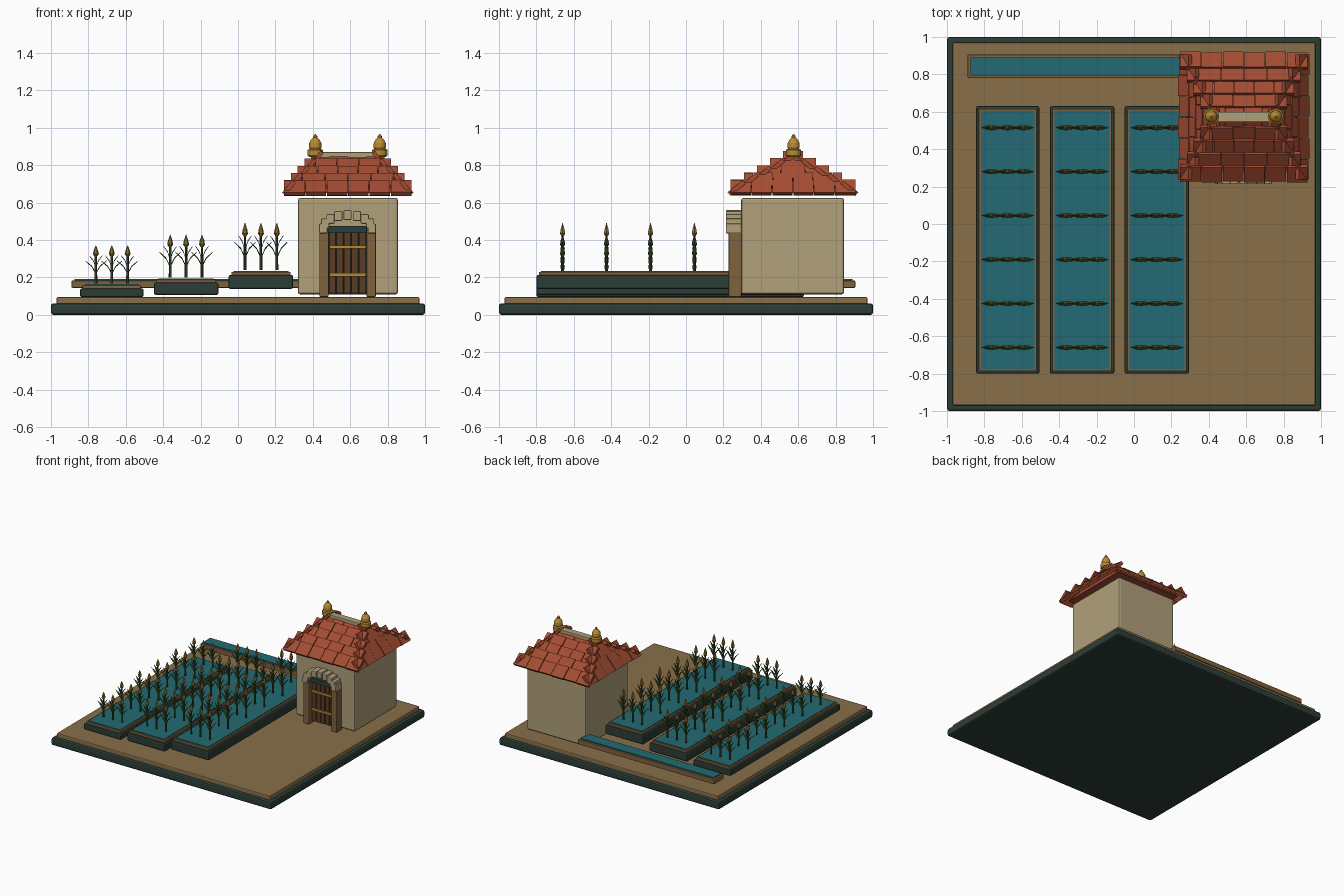
import bpy, bmesh
from math import cos, sin, pi, radians
from mathutils import Matrix, Vector

cube = bpy.data.objects.get("Cube")
if cube:
    bpy.data.objects.remove(cube)


def material(name, hexcode):
    def linear(k):
        c = int(hexcode[k:k + 2], 16) / 255
        return c / 12.92 if c <= 0.04045 else ((c + 0.055) / 1.055) ** 2.4
    colour = (linear(0), linear(2), linear(4), 1)
    m = bpy.data.materials.new(name)
    m.use_nodes = True
    m.diffuse_color = colour
    m.node_tree.nodes["Principled BSDF"].inputs["Base Color"].default_value = colour
    return m


DARK = material("dark green stone", "2c3d37")
SOIL = material("soil", "886f49")
WATER = material("teal water", "236a73")
PLASTER = material("tan plaster", "b1a17b")
TILE = material("terracotta", "a44c32")
GOLD = material("gold", "b98b35")
WOOD = material("dark wood", "593c25")
TIMBER = material("brown timber", "80623e")
LEAF = material("leaf green", "35502a")
GRAIN = material("ripe grain", "8c6d2c")


def finish(name, bm, *mats):
    bmesh.ops.recalc_face_normals(bm, faces=bm.faces)
    mesh = bpy.data.meshes.new(name)
    bm.to_mesh(mesh)
    bm.free()
    for m in mats:
        mesh.materials.append(m)
    obj = bpy.data.objects.new(name, mesh)
    bpy.context.collection.objects.link(obj)
    return obj


def add_box(bm, lo, hi, matrix=Matrix()):
    lo, hi = Vector(lo), Vector(hi)
    place = matrix @ Matrix.Translation((lo + hi) / 2) @ Matrix.Diagonal((hi - lo).to_4d())
    bmesh.ops.create_cube(bm, size=1, matrix=place)


def box(name, mat, x, y, z, bevel=0.0):
    bm = bmesh.new()
    add_box(bm, (x[0], y[0], z[0]), (x[1], y[1], z[1]))
    obj = finish(name, bm, mat)
    if bevel:
        mod = obj.modifiers.new("bevel", "BEVEL")
        mod.width = bevel
        mod.segments = 2
    return obj


def inset(span, d):
    return span[0] + d, span[1] - d


def add_lathe(bm, profile, sides):
    rings = [[bm.verts.new((r * cos(2 * pi * k / sides), r * sin(2 * pi * k / sides), z))
              for k in range(sides)] for r, z in profile]
    for a, b in zip(rings, rings[1:]):
        for k in range(sides):
            n = (k + 1) % sides
            bm.faces.new((a[k], a[n], b[n], b[k]))
    bm.faces.new(rings[0])
    bm.faces.new(rings[-1])


# Ground
box("base_slab", DARK, (-1, 1), (-1, 1), (0, 0.062), 0.014)
box("soil_slab", SOIL, (-0.97, 0.97), (-0.97, 0.97), (0.05, 0.096), 0.008)

# Plant: stem, arching leaves and grain head, one unit tall
bm = bmesh.new()
add_lathe(bm, [(0.008, 0), (0.006, 0.78)], 6)
for side in (-1, 1):
    for base, reach, tip in ((0.26, 0.056, 0.58), (0.42, 0.035, 0.72)):
        spine = [(0, base, 0.005), (0.4, base + (tip - base) * 0.6, 0.012), (1, tip, 0.001)]
        rings = []
        for t, z, w in spine:
            x = side * reach * t
            rings.append([bm.verts.new(p) for p in
                          ((x, -w, z), (x, 0, z + 0.02), (x, w, z), (x, 0, z - 0.03 * (1 - t)))])
        for a, b in zip(rings, rings[1:]):
            for k in range(4):
                n = (k + 1) % 4
                bm.faces.new((a[k], a[n], b[n], b[k]))
green = len(bm.faces)
add_lathe(bm, [(0.005, 0.7), (0.016, 0.77), (0.012, 0.86), (0.001, 1)], 6)
for i, face in enumerate(bm.faces):
    face.material_index = int(i >= green)
plant = finish("plant", bm, LEAF, GRAIN)
plant_mesh = plant.data
bpy.data.objects.remove(plant)

# Terraced paddies with rows of plants
paddies = [((-0.845, -0.505), 0.095, 0.142, 0.204),
           ((-0.45, -0.105), 0.107, 0.173, 0.23),
           ((-0.05, 0.295), 0.139, 0.214, 0.252)]
for x, low, top, tall in paddies:
    y = (-0.8, 0.63)
    box("paddy_wall", DARK, x, y, (low, top), 0.01)
    box("paddy_rim", TIMBER, inset(x, 0.014), inset(y, 0.014), (top - 0.01, top + 0.016), 0.004)
    box("paddy_water", WATER, inset(x, 0.026), inset(y, 0.026), (top, top + 0.022))
    for row in range(6):
        for col in (-1, 0, 1):
            obj = bpy.data.objects.new("plant", plant_mesh)
            obj.location = (sum(x) / 2 + col * 0.085, -0.66 + row * 0.235, top + 0.026)
            obj.scale = (1, 1, tall)
            bpy.context.collection.objects.link(obj)

# Water channel
cx, cy = (-0.89, 0.35), (0.78, 0.905)
box("channel_trough", TIMBER, cx, cy, (0.145, 0.184), 0.005)
box("channel_water", WATER, inset(cx, 0.015), inset(cy, 0.015), (0.16, 0.193))

# House walls
HX, HY = 0.587, 0.572
box("house_walls", PLASTER, (0.32, 0.855), (0.295, 0.845), (0.11, 0.625), 0.012)

# Doorway
for x in (0.435, 0.687):
    box("door_post", TIMBER, (x, x + 0.05), (0.228, 0.296), (0.096, 0.478), 0.005)
for k in range(5):
    x = 0.487 + k * 0.04
    box("door_plank", WOOD, (x, x + 0.036), (0.265, 0.296), (0.115, 0.44), 0.003)
box("door_backing", DARK, (0.485, 0.687), (0.28, 0.297), (0.115, 0.44))
box("door_lintel", DARK, (0.485, 0.687), (0.25, 0.296), (0.438, 0.474))
for z in (0.206, 0.354):
    box("door_band", GOLD, (0.488, 0.684), (0.255, 0.27), (z, z + 0.018), 0.002)
for k in range(9):
    a = pi * k / 8
    x, z = 0.586 + 0.13 * cos(a), 0.462 + 0.072 * sin(a)
    box("arch_stone", PLASTER, (x - 0.022, x + 0.022), (0.213, 0.296), (z - 0.026, z + 0.026), 0.006)

# Roof core
bm = bmesh.new()
for wx, wy, z in ((0.29, 0.29, 0.652), (0.19, 0.01, 0.815)):
    for sx in (-1, 1):
        for sy in (-1, 1):
            bm.verts.new((HX + sx * wx, HY + sy * wy, z))
bmesh.ops.convex_hull(bm, input=bm.verts)
finish("roof_core", bm, TILE)


# Overlapping roof tiles, five rows on each slope
def tile_rows(name, turn, step, half, shrink, tilt, length):
    bm = bmesh.new()
    for i in range(5):
        d, w = 0.338 - step * i, half - shrink * i
        size = min(length, d / cos(tilt))
        count = max(1, round(2 * w / 0.113))
        pitch = 2 * w / count
        cuts = [-w + pitch * k for k in range(count + 1)]
        if i % 2 and count > 1:
            cuts = [-w] + [c + pitch / 2 for c in cuts[:-1]] + [w]
        place = (Matrix.Translation((HX, HY, 0.647 + 0.039 * i)) @ Matrix.Rotation(turn, 4, "Z")
                 @ Matrix.Translation((0, -d, 0)) @ Matrix.Rotation(tilt, 4, "X"))
        for k, (a, b) in enumerate(zip(cuts, cuts[1:])):
            lift = 0.003 * (k % 2)
            add_box(bm, (a + 0.002, -lift, -0.011), (b - 0.002, size, 0.011 + lift), place)
    return finish(name, bm, TILE)


for turn, name in ((0, "front"), (pi, "back")):
    tile_rows("roof_tiles_" + name, turn, 0.07, 0.342, 0.036, radians(39), 0.1)
for turn, name in ((pi / 2, "left"), (-pi / 2, "right")):
    tile_rows("roof_tiles_" + name, turn, 0.037, 0.335, 0.07, radians(52), 0.085)

# Ridge and finials
box("ridge_board", TIMBER, (0.408, 0.766), (HY - 0.034, HY + 0.034), (0.815, 0.838), 0.003)
box("ridge_cap", PLASTER, (0.415, 0.76), (HY - 0.027, HY + 0.027), (0.836, 0.87), 0.005)
profile = [(0.034, 0.845), (0.042, 0.853), (0.042, 0.882), (0.03, 0.888), (0.034, 0.898),
           (0.032, 0.92), (0.022, 0.938), (0.011, 0.948), (0.011, 0.956), (0.002, 0.967)]
for x in (0.413, 0.758):
    bm = bmesh.new()
    add_lathe(bm, profile, 14)
    finish("finial", bm, GOLD).location = (x, HY + 0.003, 0)
